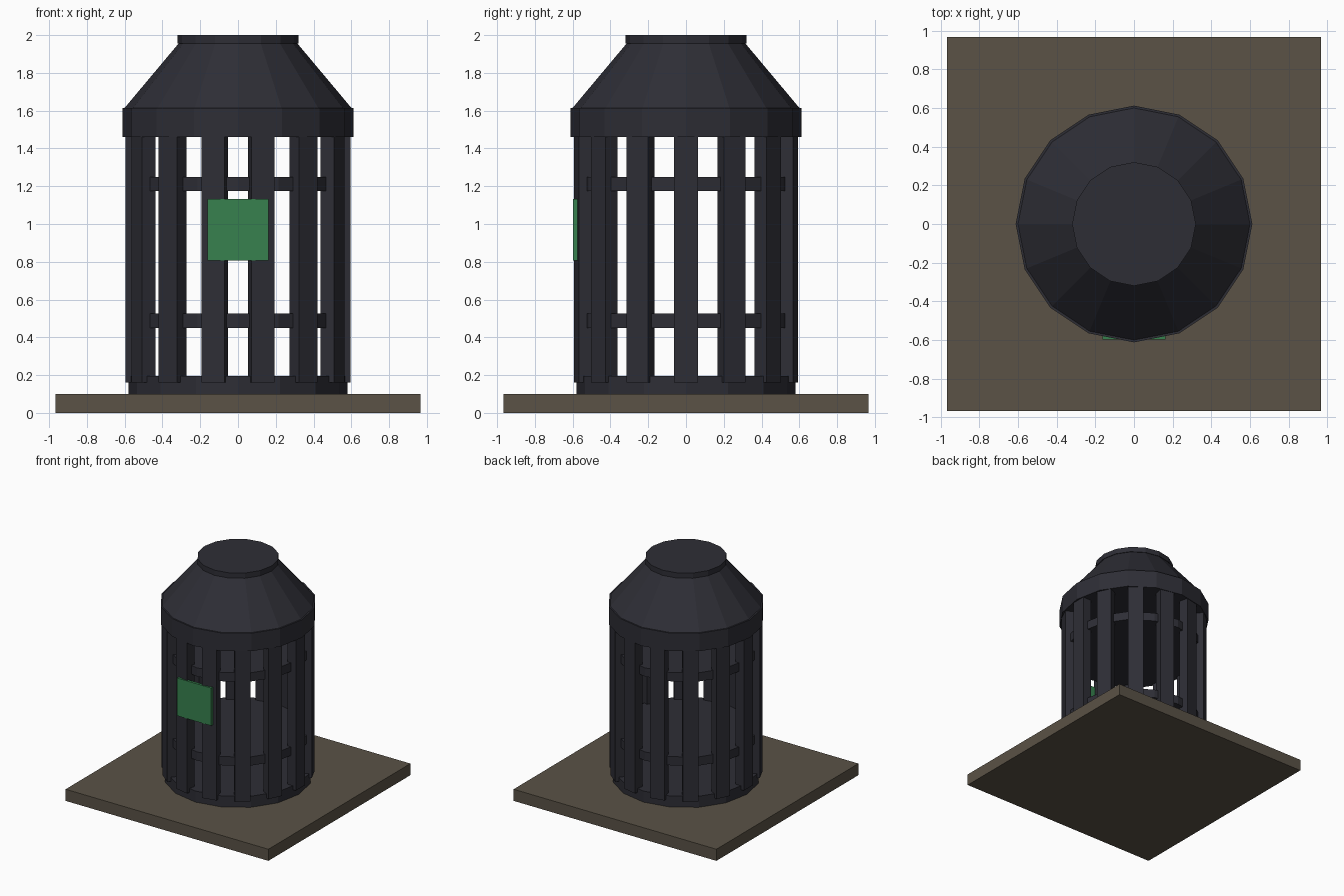
import bpy, bmesh
from math import pi
from mathutils import Matrix, Vector

if "Cube" in bpy.data.objects:
    bpy.data.objects.remove(bpy.data.objects["Cube"], do_unlink=True)


def material(name, rgb):
    mat = bpy.data.materials.new(name)
    mat.use_nodes = True
    color = (*rgb, 1)
    mat.diffuse_color = color
    mat.node_tree.nodes["Principled BSDF"].inputs["Base Color"].default_value = color
    return mat


def add_object(name, bm, mat):
    bmesh.ops.recalc_face_normals(bm, faces=bm.faces)
    mesh = bpy.data.meshes.new(name)
    bm.to_mesh(mesh)
    bm.free()
    mesh.materials.append(mat)
    obj = bpy.data.objects.new(name, mesh)
    bpy.context.collection.objects.link(obj)
    return obj


def add_box(bm, center, size, turn=0):
    matrix = Matrix.Rotation(turn, 4, "Z") @ Matrix.Translation(center) @ Matrix.Diagonal((*size, 1))
    bmesh.ops.create_cube(bm, size=1, matrix=matrix)


def drum(name, z0, z1, r0, r1, mat):
    """Sixteen-sided solid drum or cone between two heights."""
    bm = bmesh.new()
    bmesh.ops.create_cone(bm, cap_ends=True, segments=16, radius1=r0, radius2=r1,
                          depth=z1 - z0, matrix=Matrix.Translation((0, 0, (z0 + z1) / 2)))
    return add_object(name, bm, mat)


metal = material("dark metal", (0.027, 0.027, 0.036))
stone = material("paving stone", (0.103, 0.085, 0.061))
green = material("green sign", (0.038, 0.22, 0.077))

# Ground slab
bm = bmesh.new()
add_box(bm, Vector((0, 0, 0.05)), (1.934, 1.934, 0.1))
add_object("ground_slab", bm, stone)

# Foot, inner shelves and lid
drum("foot", 0.1, 0.195, 0.58, 0.58, metal)
drum("lower_shelf", 0.45, 0.525, 0.56, 0.56, metal)
drum("upper_shelf", 1.175, 1.25, 0.56, 0.56, metal)
drum("lid_band", 1.46, 1.615, 0.612, 0.612, metal)
drum("lid_cone", 1.615, 1.955, 0.6, 0.315, metal)
drum("lid_cap", 1.955, 2.0, 0.32, 0.32, metal)

# Ring of upright slats
bm = bmesh.new()
slats = 14
for i in range(slats):
    add_box(bm, Vector((0.555, 0, 0.82)), (0.08, 0.125, 1.32), 2 * pi * i / slats)
add_object("slats", bm, metal)

# Sign on the front
bm = bmesh.new()
add_box(bm, Vector((0, -0.586, 0.97)), (0.325, 0.022, 0.325))
add_object("front_sign", bm, green)
